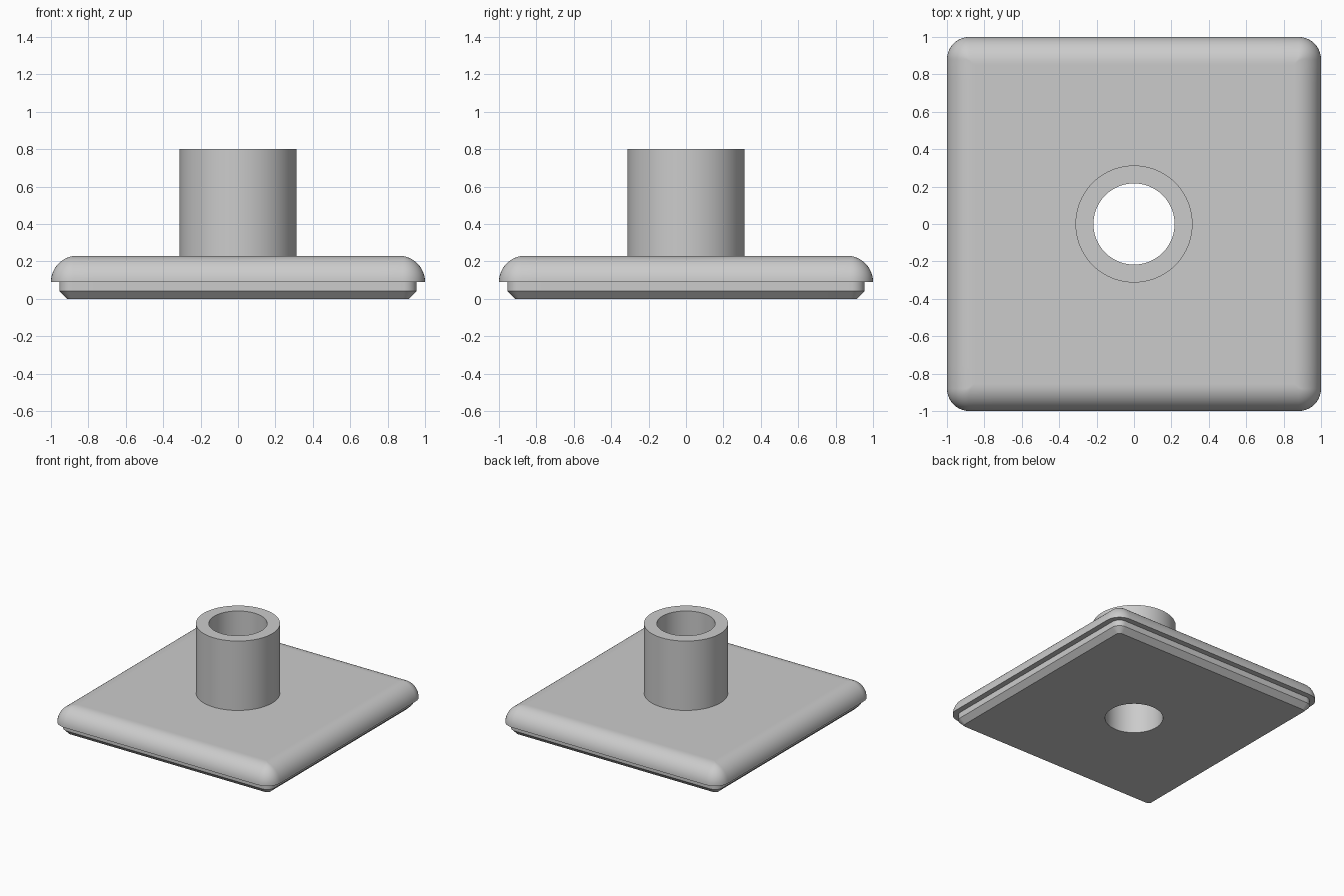
import bpy, bmesh, math

cube = bpy.data.objects.get("Cube")
if cube:
    bpy.data.objects.remove(cube, do_unlink=True)

grey = bpy.data.materials.new("satin_grey")
grey.use_nodes = True
COLOUR = (0.6, 0.6, 0.6, 1)
grey.diffuse_color = COLOUR
grey.node_tree.nodes["Principled BSDF"].inputs["Base Color"].default_value = COLOUR

ARC, SIDE = 10, 14            # segments per rounded corner and per straight side
COUNT = 4 * (ARC + SIDE)
BORE, TUBE = 0.217, 0.313


def rounded_square(half, radius, z):
    """Ring of points starting at the middle of the +x side."""
    c = half - radius
    quarter = [(half, c * 2 * i / SIDE) for i in range(SIDE // 2)]
    for i in range(ARC + 1):
        a = math.pi / 2 * i / ARC
        quarter.append((c + radius * math.cos(a), c + radius * math.sin(a)))
    quarter += [(c * 2 * i / SIDE, half) for i in range(SIDE // 2 - 1, 0, -1)]
    points = []
    for _ in range(4):
        points += [(x, y, z) for x, y in quarter]
        quarter = [(-y, x) for x, y in quarter]
    return points


def circle(radius, z):
    return [(radius * math.cos(math.tau * i / COUNT),
             radius * math.sin(math.tau * i / COUNT), z) for i in range(COUNT)]


def loft(name, rings):
    """Join the rings in order, and the last back to the first, as a closed skin."""
    bm = bmesh.new()
    loops = [[bm.verts.new(p) for p in ring] for ring in rings]
    for a, b in zip(loops, loops[1:] + loops[:1]):
        for i in range(COUNT):
            j = (i + 1) % COUNT
            bm.faces.new((a[i], a[j], b[j], b[i]))
    bmesh.ops.recalc_face_normals(bm, faces=bm.faces)
    mesh = bpy.data.meshes.new(name)
    bm.to_mesh(mesh)
    bm.free()
    mesh.materials.append(grey)
    obj = bpy.data.objects.new(name, mesh)
    bpy.context.collection.objects.link(obj)
    bpy.ops.object.select_all(action="DESELECT")
    obj.select_set(True)
    bpy.context.view_layer.objects.active = obj
    bpy.ops.object.shade_smooth_by_angle(angle=math.radians(30))
    return obj


# Cover plate with a quarter-round upper edge
LOW, TOP, CORNER = 0.09, 0.23, 0.12
FILLET = TOP - LOW
cover = [circle(BORE, LOW)]
for k in range(13):
    a = math.pi / 2 * k / 12
    inset = FILLET * (1 - math.cos(a))
    cover.append(rounded_square(1 - inset, max(CORNER - inset, 0.006),
                                LOW + FILLET * math.sin(a)))
cover += [rounded_square(0.85, 0.005, TOP), circle(TUBE, TOP), circle(BORE, TOP)]
loft("cover_plate", cover)

# Smaller base with a chamfered lower edge
loft("base_plate", [
    circle(BORE, 0),
    rounded_square(0.913, 0.03, 0),
    rounded_square(0.955, 0.07, 0.042),
    rounded_square(0.955, 0.07, LOW),
    circle(BORE, LOW),
])

# Upright tube around the through hole
loft("upright_tube", [
    circle(BORE, TOP), circle(TUBE, TOP), circle(TUBE, 0.8), circle(BORE, 0.8),
])
